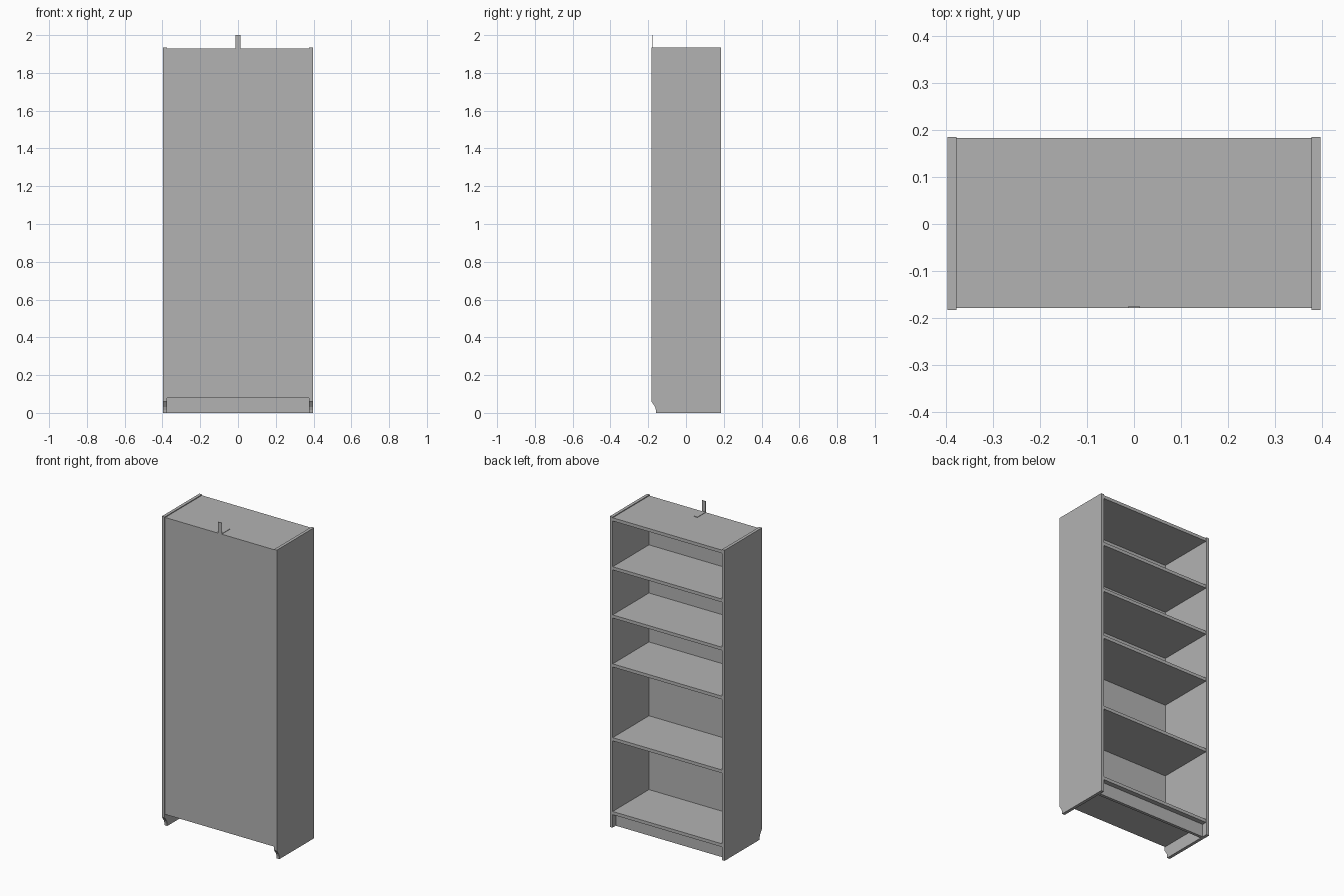
import bpy
import bmesh

cube = bpy.data.objects.get("Cube")
if cube:
    bpy.data.objects.remove(cube, do_unlink=True)

grey = bpy.data.materials.new("plain_grey")
grey.use_nodes = True
COLOUR = (0.45, 0.45, 0.45, 1)
grey.diffuse_color = COLOUR
grey.node_tree.nodes["Principled BSDF"].inputs["Base Color"].default_value = COLOUR


def extrude_profile(name, profile, x0, x1):
    """Solid with a (y, z) outline, running along x from x0 to x1."""
    bm = bmesh.new()
    face = bm.faces.new([bm.verts.new((x0, y, z)) for y, z in profile])
    ext = bmesh.ops.extrude_face_region(bm, geom=[face])
    moved = [v for v in ext["geom"] if isinstance(v, bmesh.types.BMVert)]
    bmesh.ops.translate(bm, verts=moved, vec=(x1 - x0, 0, 0))
    bmesh.ops.recalc_face_normals(bm, faces=bm.faces)
    mesh = bpy.data.meshes.new(name)
    bm.to_mesh(mesh)
    bm.free()
    mesh.materials.append(grey)
    obj = bpy.data.objects.new(name, mesh)
    bpy.context.collection.objects.link(obj)
    return obj


def board(name, y0, y1, z0, z1, half=0.377):
    return extrude_profile(name, [(y0, z0), (y1, z0), (y1, z1), (y0, z1)], -half, half)


INNER, OUTER = 0.377, 0.396
HEIGHT, THICK = 1.935, 0.02
WALL, OPEN = -0.178, 0.183   # closed and open edges of the boards

# Side panels, with a skirting cut-out at the foot
side = [(0.185, 0), (0.185, HEIGHT), (-0.183, HEIGHT), (-0.183, 0.06),
        (-0.178, 0.053), (-0.164, 0.032), (-0.159, 0.015), (-0.158, 0)]
extrude_profile("left_side", side, INNER, OUTER)
extrude_profile("right_side", side, -OUTER, -INNER)

# Closing panel, top board and shelves
board("closing_panel", WALL, WALL + 0.004, 0.08, 1.93)
board("top_board", WALL + 0.004, OPEN, 1.93 - THICK, 1.93)
for i, top in enumerate((0.10, 0.56, 1.02, 1.325, 1.625)):
    board(f"shelf_{i + 1}", WALL + 0.004, OPEN, top - THICK, top)

# Recessed plinth under the lowest shelf
board("plinth", 0.135, 0.153, 0, 0.08)

# L-shaped wall bracket on the top
bracket = [(WALL, 1.93), (-0.095, 1.93), (-0.095, 1.933),
           (WALL + 0.003, 1.933), (WALL + 0.003, 2.0), (WALL, 2.0)]
extrude_profile("wall_bracket", bracket, -0.013, 0.013)
